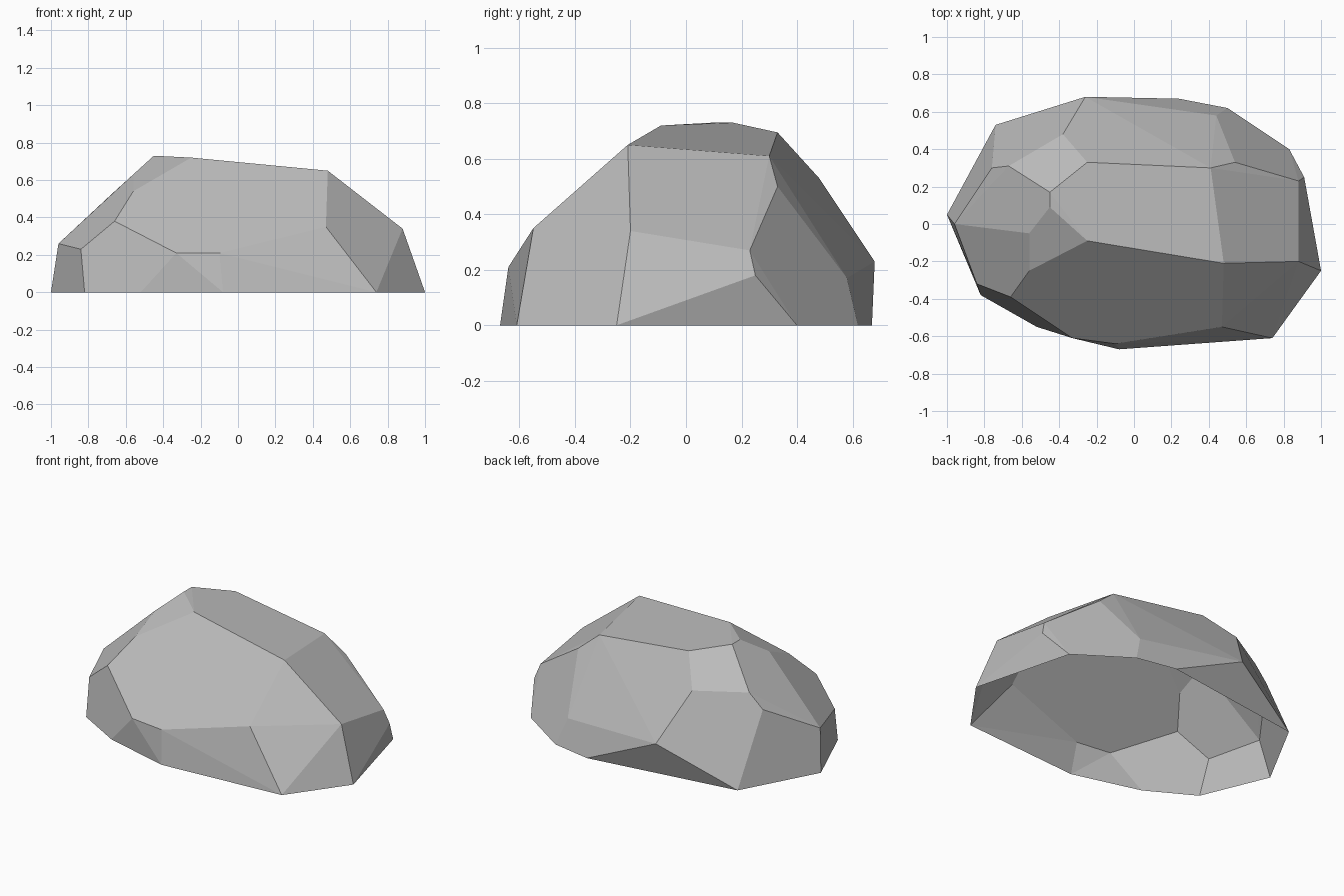
import bpy
import bmesh
import math

if "Cube" in bpy.data.objects:
    bpy.data.objects.remove(bpy.data.objects["Cube"], do_unlink=True)

# Plain grey stone
stone = bpy.data.materials.new("grey_stone")
stone.use_nodes = True
grey = (0.5, 0.5, 0.5, 1)
stone.diffuse_color = grey
stone.node_tree.nodes["Principled BSDF"].inputs["Base Color"].default_value = grey

# Corner points of the boulder, in hundredths of a unit
ground_ring = [(-82, -38), (-52, -55), (-8, -67), (74, -61), (100, -25),
               (83, 40), (50, 62), (24, 67), (-74, 53), (-100, 5)]
front_corners = [(-84, -32, 23), (-66, -39, 38), (-33, -61, 21),
                 (-10, -64, 21), (47, -55, 35)]
east_corners = [(88, -20, 34), (88, 23, 27), (91, 25, 18), (54, 33, 50)]
back_corners = [(44, 58, 17), (-26, 68, 23), (-38, 48, 53)]
west_corners = [(-96, 0, 26), (-76, 30, 44), (-67, 31, 53),
                (-56, -5, 63), (-56, -25, 54)]
crown_corners = [(48, -21, 65), (41, 30, 61), (-25, 33, 69.5),
                 (-45, 17, 73), (-45, 9, 73), (-25, -9, 72)]


def wrap_facets(name, corners, material):
    """Wrap corners in a convex shell, merge coplanar facets, open the underside."""
    bm = bmesh.new()
    for x, y, z in corners:
        bm.verts.new((x / 100, y / 100, z / 100))
    bmesh.ops.convex_hull(bm, input=bm.verts[:])
    bmesh.ops.delete(bm, geom=[v for v in bm.verts if not v.link_faces], context="VERTS")
    bmesh.ops.recalc_face_normals(bm, faces=bm.faces[:])

    # The boulder is a hollow shell without a floor
    floor = [f for f in bm.faces if all(v.co.z < 0.001 for v in f.verts)]
    bmesh.ops.delete(bm, geom=floor, context="FACES")
    bmesh.ops.dissolve_limit(bm, angle_limit=math.radians(4),
                             verts=bm.verts[:], edges=bm.edges[:])

    mesh = bpy.data.meshes.new(name)
    bm.to_mesh(mesh)
    bm.free()
    mesh.materials.append(material)
    mesh.shade_flat()
    shell = bpy.data.objects.new(name, mesh)
    bpy.context.collection.objects.link(shell)
    return shell


ground = [(x, y, 0) for x, y in ground_ring]
wrap_facets("boulder", ground + front_corners + east_corners + back_corners
            + west_corners + crown_corners, stone)
